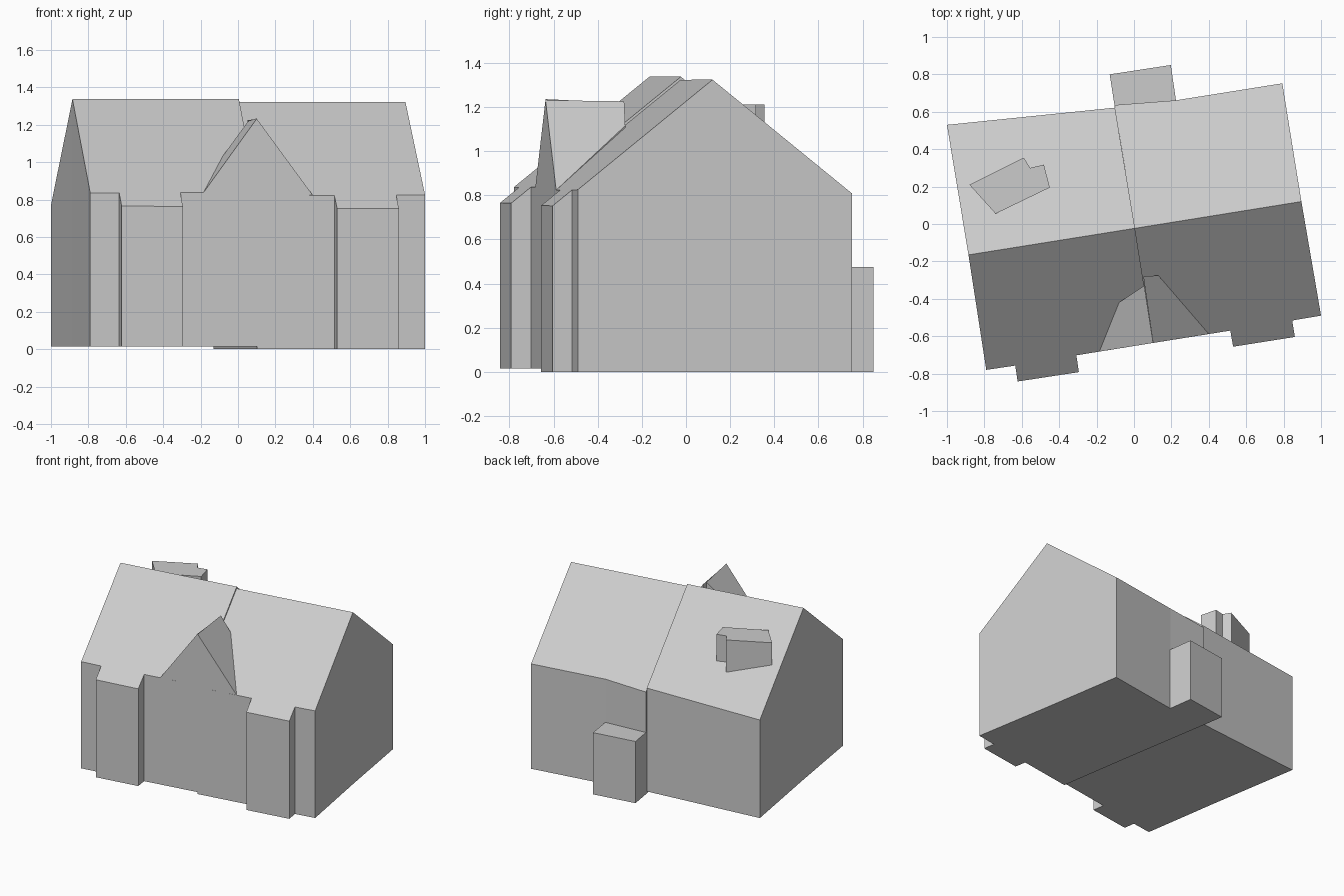
import bpy, bmesh
from mathutils import Vector

if "Cube" in bpy.data.objects:
    bpy.data.objects.remove(bpy.data.objects["Cube"])

RIDGE_L, RIDGE_R = Vector((-0.885, -0.165)), Vector((0.895, 0.12))
ALONG = (RIDGE_R - RIDGE_L).normalized()
SLOPE = 0.805
MID = (0.005, -0.023)


def roof(p, peak):
    """Roof height at a plan point, falling away from the ridge line."""
    return peak - SLOPE * abs(ALONG.cross(Vector(p) - RIDGE_L))


def solid(name, outline, bottoms, tops, caps=None):
    """Upright prism over a plan outline with a height per corner."""
    bm = bmesh.new()
    n = len(outline)
    low = [bm.verts.new((*p, z)) for p, z in zip(outline, bottoms)]
    high = [bm.verts.new((*p, z)) for p, z in zip(outline, tops)]
    bm.faces.new(low[::-1])
    for cap in caps or [range(n)]:
        bm.faces.new([high[i] for i in cap])
    for i in range(n):
        j = (i + 1) % n
        bm.faces.new((low[i], low[j], high[j], high[i]))
    bmesh.ops.recalc_face_normals(bm, faces=bm.faces)
    mesh = bpy.data.meshes.new(name)
    bm.to_mesh(mesh)
    bm.free()
    obj = bpy.data.objects.new(name, mesh)
    bpy.context.collection.objects.link(obj)
    return obj


def house(name, front, ridge, back, base, peak):
    """Half house: front wall points left to right, back wall right to left."""
    outline = front + [ridge[1]] + back + [ridge[0]]
    f, n = len(front), len(outline)
    caps = [list(range(f + 1)) + [n - 1], range(f, n)]
    solid(name, outline, [base] * n, [roof(p, peak) for p in outline], caps)


def box(name, outline, base, top):
    solid(name, outline, [base] * len(outline), [top] * len(outline))


PEAK_L, PEAK_R = 1.337, 1.323

# two adjoining houses, each with a projecting front bay
house("left_house",
      [(-0.79, -0.78), (-0.635, -0.757), (-0.622, -0.842), (-0.295, -0.792),
       (-0.308, -0.702), (0.102, -0.636)],
      (tuple(RIDGE_L), MID), [(-0.102, 0.622), (-1.0, 0.53)], 0.015, PEAK_L)
house("right_house",
      [(0.102, -0.636), (0.515, -0.57), (0.53, -0.656), (0.86, -0.604),
       (0.846, -0.516), (1.0, -0.49)],
      (MID, tuple(RIDGE_R)), [(0.793, 0.752), (0.222, 0.661), (-0.104, 0.636)],
      0.0, PEAK_R)

# shared front gable, one half per house
left = [(-0.185, -0.682), (0.102, -0.636), (0.055, -0.33), (-0.08, -0.42)]
solid("gable_left", left, [roof(p, PEAK_L) - 0.01 for p in left],
      [roof(left[0], PEAK_L), 1.235, 1.22, 1.035])
right = [(0.102, -0.636), (0.40, -0.588), (0.13, -0.275), (0.05, -0.28)]
solid("gable_right", right, [roof(p, PEAK_R) - 0.01 for p in right],
      [1.23, roof(right[1], PEAK_R), 1.115, 1.225])

# chimney block on the rear roof slope
box("chimney", [(-0.88, 0.21), (-0.74, 0.055), (-0.45, 0.195), (-0.482, 0.317),
                (-0.555, 0.30), (-0.59, 0.355)], 0.85, 1.21)

# low rear extension
box("rear_extension", [(-0.102, 0.62), (0.225, 0.655), (0.197, 0.85), (-0.13, 0.80)],
    0.0, 0.475)
